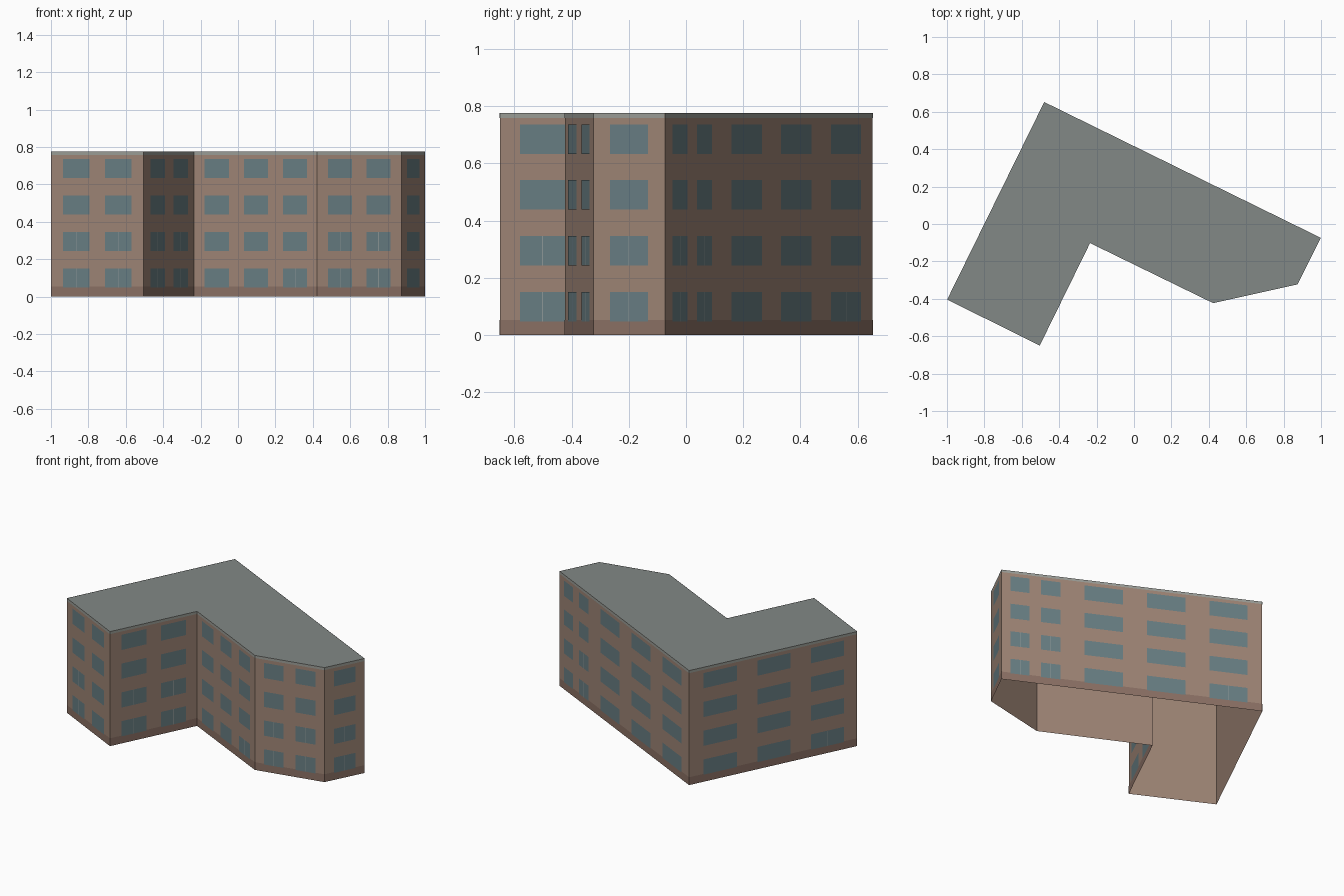
import bpy
import bmesh
from mathutils import Vector

if "Cube" in bpy.data.objects:
    bpy.data.objects.remove(bpy.data.objects["Cube"])

HEIGHT, PLINTH, TRIM = 0.775, 0.053, 0.758
FLOOR_STEP, SILL, WIN_H = 0.195, 0.048, 0.103
OFFSET = 0.001      # panels lie just in front of the wall
MULLION = 0.004

# Footprint corners, counter-clockwise
corners = [Vector(c) for c in [(-0.999, -0.404), (-0.504, -0.65), (-0.235, -0.102),
           (0.423, -0.423), (0.874, -0.323), (0.999, -0.074), (-0.48, 0.652)]]

# Window spans along each wall (0..1) and the windows split by a mullion: (floor, window)
pair = [(0.13, 0.415), (0.585, 0.87)]
triple = [(0.085, 0.285), (0.405, 0.602), (0.725, 0.92)]
lower_two = {(f, w) for f in (0, 1) for w in (0, 1)}
walls = [
    (pair, lower_two),
    (pair, lower_two),
    (triple, {(0, 2)}),
    (pair, lower_two),
    ([(0.23, 0.77)], lower_two),
    ([(0.035, 0.107), (0.152, 0.225), (0.318, 0.465), (0.558, 0.705), (0.797, 0.943)],
     lower_two | {(0, 4)}),
    (triple, {(0, 2)}),
]

colors = {
    "brick_walls": (0.345, 0.235, 0.18, 1),
    "plinth": (0.26, 0.165, 0.13, 1),
    "windows": (0.14, 0.21, 0.23, 1),
    "mullions": (0.27, 0.32, 0.32, 1),
    "roof_trim": (0.33, 0.34, 0.31, 1),
    "roof": (0.225, 0.25, 0.24, 1),
}
meshes = {name: bmesh.new() for name in colors}


def add_face(part, points):
    bm = meshes[part]
    bm.faces.new([bm.verts.new(p) for p in points])


def panel(part, a, b, t0, t1, z0, z1, out=OFFSET):
    """Upright rectangle between fractions t0 and t1 of the wall a-b."""
    d = (b - a).normalized()
    shift = Vector((d.y, -d.x)) * out
    p, q = a.lerp(b, t0) + shift, a.lerp(b, t1) + shift
    add_face(part, [(p.x, p.y, z0), (q.x, q.y, z0), (q.x, q.y, z1), (p.x, p.y, z1)])


for i, (spans, split) in enumerate(walls):
    a, b = corners[i], corners[(i + 1) % len(corners)]
    # Plain wall with plinth and roof trim bands
    panel("brick_walls", a, b, 0, 1, 0, HEIGHT, 0)
    panel("plinth", a, b, 0, 1, 0, PLINTH)
    panel("roof_trim", a, b, 0, 1, TRIM, HEIGHT)
    # Window panes, some with a mullion
    for w, (t0, t1) in enumerate(spans):
        for f in range(4):
            z0 = SILL + f * FLOOR_STEP
            panel("windows", a, b, t0, t1, z0, z0 + WIN_H, OFFSET * 1.5)
            if (f, w) in split:
                mid, half = (t0 + t1) / 2, MULLION / (b - a).length / 2
                panel("mullions", a, b, mid - half, mid + half, z0, z0 + WIN_H, OFFSET * 2)

# Flat roof; the shell is open below
add_face("roof", [(c.x, c.y, HEIGHT) for c in corners])

for name, bm in meshes.items():
    bmesh.ops.remove_doubles(bm, verts=bm.verts, dist=1e-5)
    mesh = bpy.data.meshes.new(name)
    bm.to_mesh(mesh)
    bm.free()
    mat = bpy.data.materials.new(name)
    mat.diffuse_color = colors[name]
    mat.use_nodes = True
    mat.node_tree.nodes["Principled BSDF"].inputs["Base Color"].default_value = mat.diffuse_color
    mesh.materials.append(mat)
    bpy.context.collection.objects.link(bpy.data.objects.new(name, mesh))
